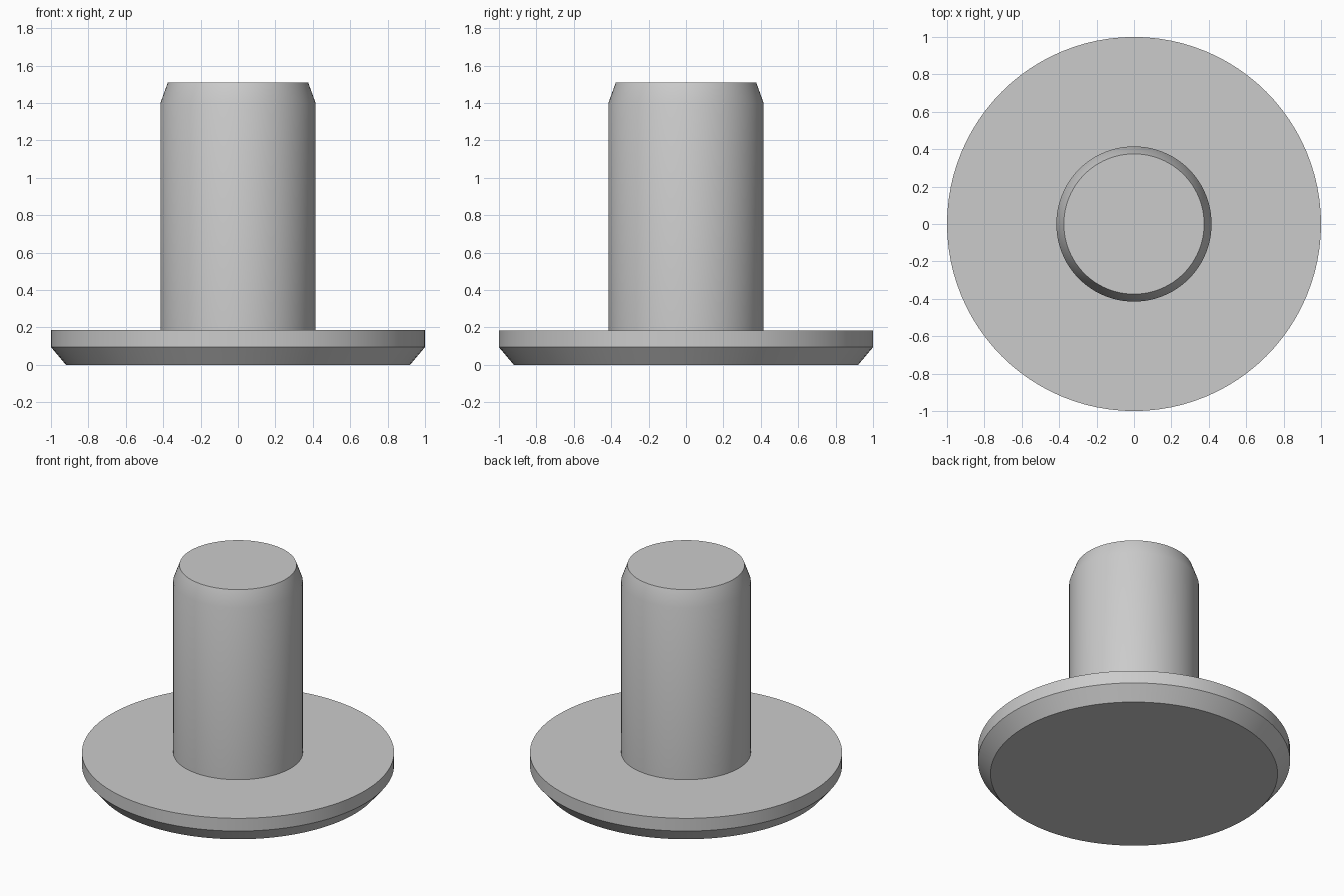
import bpy
import bmesh
from math import cos, sin, tau, radians

SEGMENTS = 96

cube = bpy.data.objects.get("Cube")
if cube:
    bpy.data.objects.remove(cube, do_unlink=True)

# Plain grey metal
metal = bpy.data.materials.new("grey_metal")
metal.use_nodes = True
grey = (0.6, 0.6, 0.6, 1)
metal.diffuse_color = grey
metal.node_tree.nodes["Principled BSDF"].inputs["Base Color"].default_value = grey


def turned_solid(name, profile):
    """Revolve (radius, height) points about z and cap both ends."""
    bm = bmesh.new()
    rings = [[bm.verts.new((r * cos(tau * i / SEGMENTS), r * sin(tau * i / SEGMENTS), z))
              for i in range(SEGMENTS)] for r, z in profile]
    for low, high in zip(rings, rings[1:]):
        for i in range(SEGMENTS):
            j = (i + 1) % SEGMENTS
            bm.faces.new((low[i], low[j], high[j], high[i]))
    bm.faces.new(rings[0][::-1])
    bm.faces.new(rings[-1])
    mesh = bpy.data.meshes.new(name)
    bm.to_mesh(mesh)
    bm.free()
    mesh.materials.append(metal)
    obj = bpy.data.objects.new(name, mesh)
    bpy.context.collection.objects.link(obj)
    bpy.ops.object.select_all(action="DESELECT")
    obj.select_set(True)
    bpy.context.view_layer.objects.active = obj
    bpy.ops.object.shade_smooth_by_angle(angle=radians(30))
    return obj


# One-piece pin: chamfered disc head, straight shank, tapered tip
head = [(0.92, 0), (1, 0.095), (1, 0.185)]
shank = [(0.415, 0.185), (0.415, 1.4), (0.375, 1.51)]
turned_solid("flanged_pin", head + shank)
